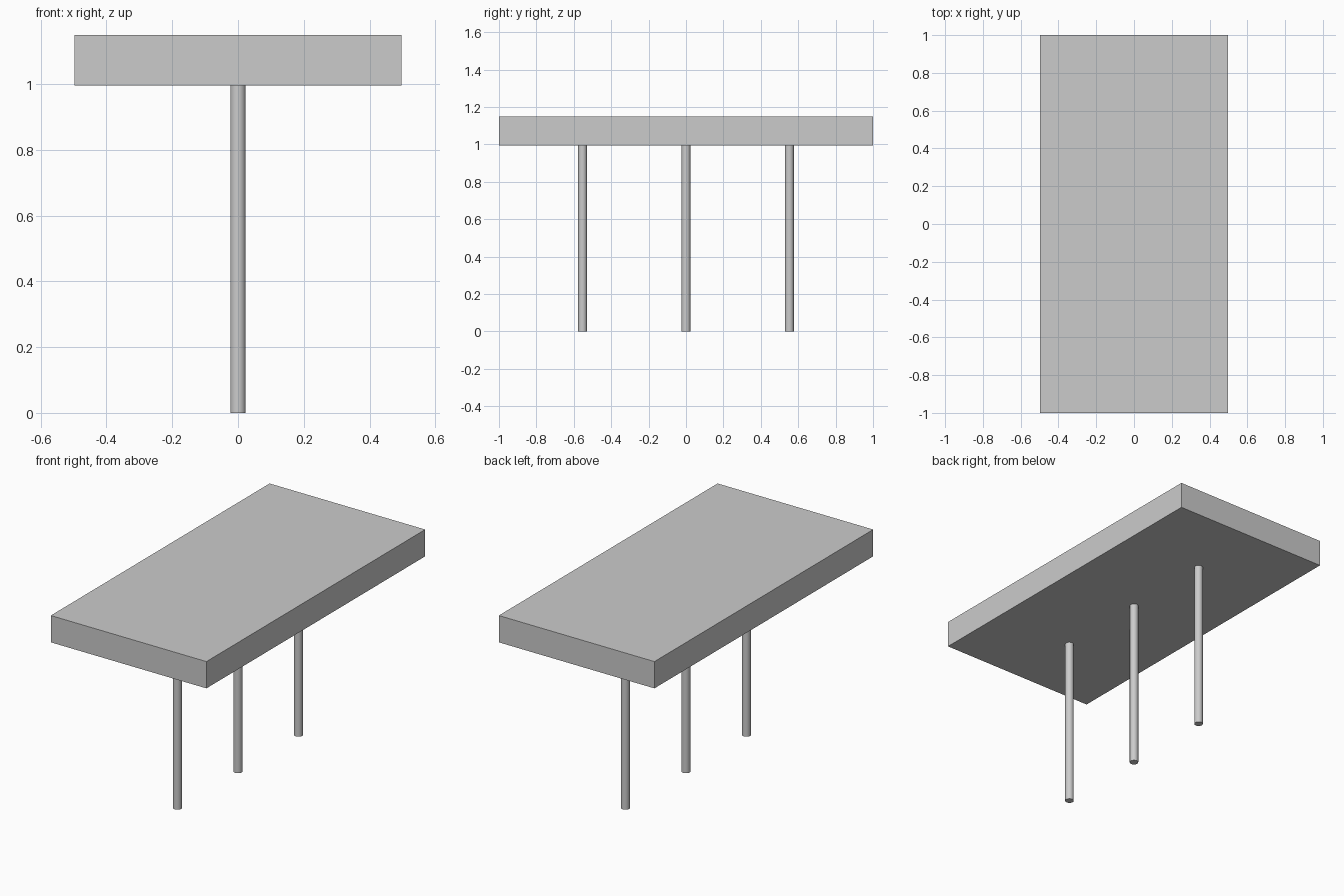
import bpy

if "Cube" in bpy.data.objects:
    bpy.data.objects.remove(bpy.data.objects["Cube"])

SLAB_BOTTOM, SLAB_TOP = 0.995, 1.15
WIDTH, LENGTH = 0.996, 2.0
LEG_RADIUS, LEG_SPACING = 0.0235, 0.553

# Thick rectangular top slab
bpy.ops.mesh.primitive_cube_add(size=1, location=(0, 0, (SLAB_BOTTOM + SLAB_TOP) / 2))
slab = bpy.context.object
slab.name = "table_top"
slab.scale = (WIDTH, LENGTH, SLAB_TOP - SLAB_BOTTOM)
bpy.ops.object.transform_apply(location=False, rotation=False, scale=True)

# Three slim round legs in a row along the centre line
for name, step in (("front_leg", -1), ("middle_leg", 0), ("back_leg", 1)):
    bpy.ops.mesh.primitive_cylinder_add(
        vertices=32, radius=LEG_RADIUS, depth=SLAB_BOTTOM,
        location=(0, step * LEG_SPACING, SLAB_BOTTOM / 2))
    bpy.context.object.name = name
    bpy.ops.object.shade_smooth_by_angle()
